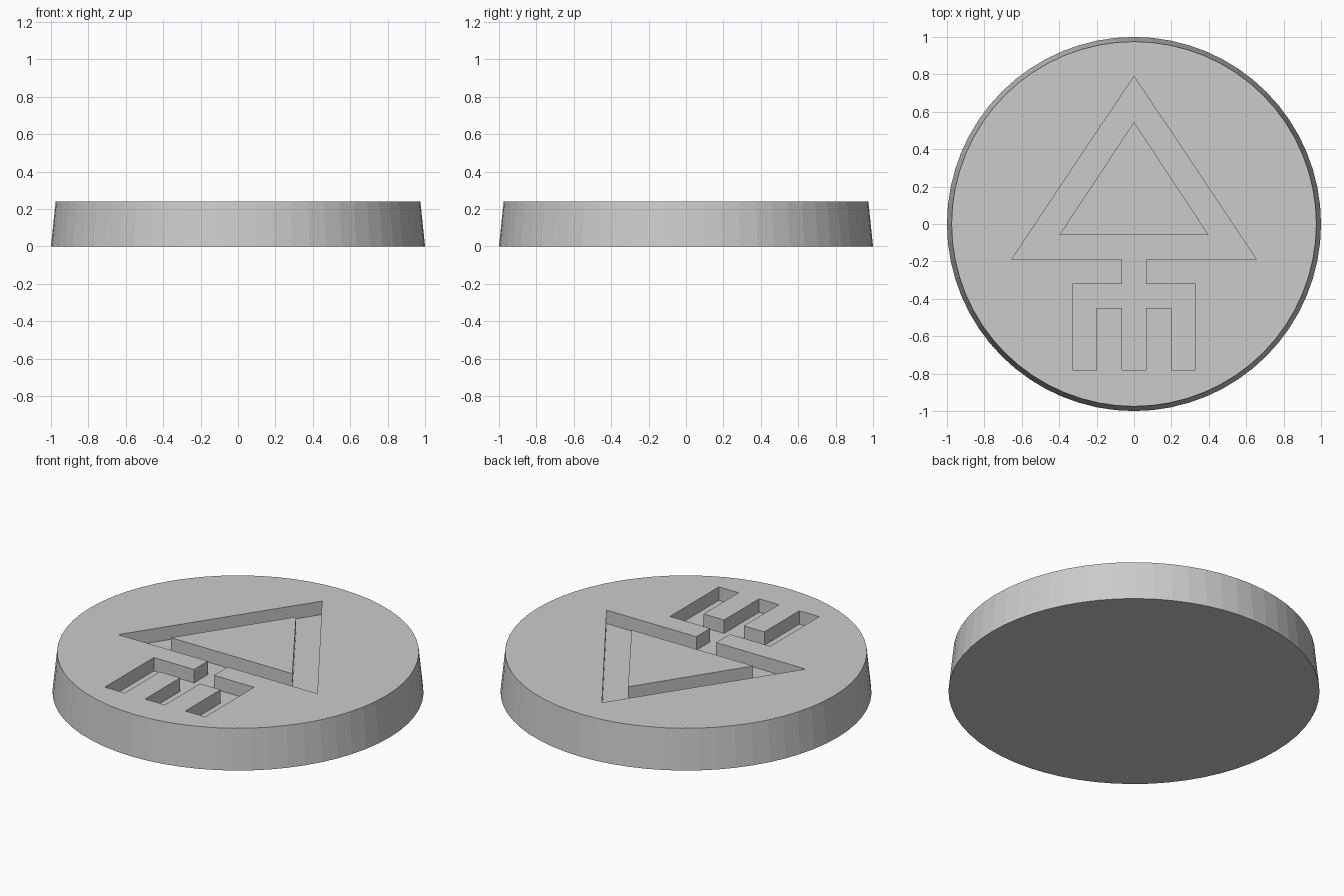
import bpy
import bmesh
from mathutils import Vector

old = bpy.data.objects.get("Cube")
if old:
    bpy.data.objects.remove(old, do_unlink=True)

HEIGHT = 0.24
FLOOR = 0.16

grey = bpy.data.materials.new("light grey")
grey.use_nodes = True
colour = (0.6, 0.6, 0.6, 1)
grey.diffuse_color = colour
grey.node_tree.nodes["Principled BSDF"].inputs["Base Color"].default_value = colour


def make_object(name, bm):
    bmesh.ops.recalc_face_normals(bm, faces=bm.faces)
    mesh = bpy.data.meshes.new(name)
    bm.to_mesh(mesh)
    bm.free()
    mesh.materials.append(grey)
    obj = bpy.data.objects.new(name, mesh)
    bpy.context.collection.objects.link(obj)
    return obj


def prism(name, outline, bottom, top):
    bm = bmesh.new()
    face = bm.faces.new([bm.verts.new((x, y, bottom)) for x, y in outline])
    new = bmesh.ops.extrude_face_region(bm, geom=[face])["geom"]
    verts = [v for v in new if isinstance(v, bmesh.types.BMVert)]
    bmesh.ops.translate(bm, verts=verts, vec=Vector((0, 0, top - bottom)))
    obj = make_object(name, bm)
    obj.hide_render = True
    return obj


def cut(target, cutter):
    mod = target.modifiers.new("cut", "BOOLEAN")
    mod.operation = "DIFFERENCE"
    mod.solver = "EXACT"
    mod.object = cutter
    bpy.context.view_layer.objects.active = target
    bpy.ops.object.modifier_apply(modifier=mod.name)
    bpy.data.objects.remove(cutter, do_unlink=True)


# Tapered disc
bm = bmesh.new()
bmesh.ops.create_cone(bm, cap_ends=True, segments=64, radius1=1,
                      radius2=0.975, depth=HEIGHT)
bmesh.ops.translate(bm, verts=bm.verts, vec=(0, 0, HEIGHT / 2))
disc = make_object("disc", bm)

# Recess outline: right half of triangle, stem and three prongs, then mirrored
half = [(0.655, -0.19), (0.065, -0.19), (0.065, -0.32), (0.33, -0.32),
        (0.33, -0.78), (0.2, -0.78), (0.2, -0.45), (0.065, -0.45),
        (0.065, -0.78)]
outline = [(0, 0.79)] + half + [(-x, y) for x, y in reversed(half)]
recess = prism("recess_cutter", outline, FLOOR, HEIGHT + 0.1)

# Triangular island left standing inside the recess
island = prism("island_cutter", [(0, 0.545), (0.4, -0.06), (-0.4, -0.06)],
               FLOOR - 0.1, HEIGHT + 0.2)
cut(recess, island)
cut(disc, recess)
